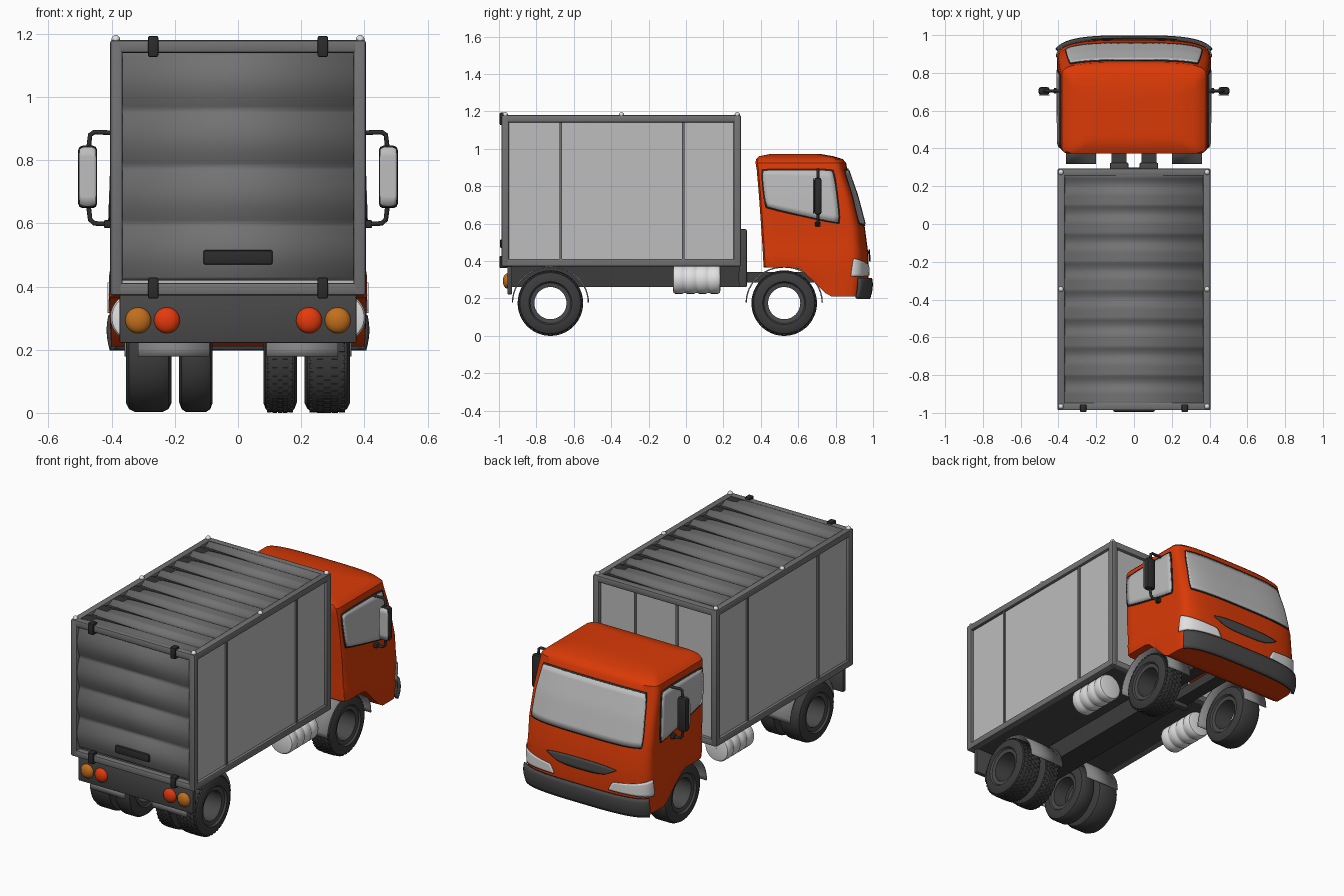
import bpy, bmesh
from math import sin, cos, pi, radians
from mathutils import Matrix, Vector

if "Cube" in bpy.data.objects:
    bpy.data.objects.remove(bpy.data.objects["Cube"])

def material(name, r, g, b):
    m = bpy.data.materials.new(name)
    m.use_nodes = True
    m.diffuse_color = (r, g, b, 1)
    m.node_tree.nodes["Principled BSDF"].inputs["Base Color"].default_value = (r, g, b, 1)
    return m

PAINT = material("orange_paint", .7, .042, .002)
STEEL = material("steel_grey", .17, .17, .17)
GUARD = material("mudguard_grey", .24, .24, .24)
PANEL = material("pale_panel", .51, .51, .51)
DARK = material("dark_grey", .065, .065, .065)
CHARCOAL = material("charcoal", .045, .045, .045)
BLACK = material("black_trim", .025, .025, .025)
LAMP = material("white_lamp", .75, .75, .75)
RED = material("red_lamp", .78, .042, .004)
AMBER = material("amber_lamp", .54, .16, .012)

def finish(name, bm, mats, smooth=True):
    """Turn a bmesh into a named object."""
    bmesh.ops.remove_doubles(bm, verts=bm.verts, dist=.0001)
    bmesh.ops.recalc_face_normals(bm, faces=bm.faces)
    me = bpy.data.meshes.new(name)
    bm.to_mesh(me)
    bm.free()
    for m in mats:
        me.materials.append(m)
    ob = bpy.data.objects.new(name, me)
    bpy.context.collection.objects.link(ob)
    if smooth:
        bpy.ops.object.select_all(action='DESELECT')
        ob.select_set(True)
        bpy.context.view_layer.objects.active = ob
        bpy.ops.object.shade_smooth_by_angle(angle=radians(35))
    return ob

def box(name, mat, xs, ys, zs, bevel=0):
    bm = bmesh.new()
    lo, hi = [Vector(p) for p in zip(*[sorted(r) for r in (xs, ys, zs)])]
    size = hi - lo
    bmesh.ops.create_cube(bm, size=1, matrix=Matrix.Translation((lo + hi) / 2) @ Matrix.Diagonal((*size, 1)))
    if bevel:
        bmesh.ops.bevel(bm, geom=bm.edges[:], offset=bevel, segments=2, profile=.5, affect='EDGES')
    return finish(name, bm, [mat], bool(bevel))

def grid(name, mat, f, nu, nv, thick=0, rounding=0):
    """Surface f(u, v) over -1..1, with optionally rounded corners."""
    bm = bmesh.new()
    rows = []
    for i in range(nu + 1):
        row = []
        for j in range(nv + 1):
            u, v = 2 * i / nu - 1, 2 * j / nv - 1
            k = rounding
            row.append(bm.verts.new(f(u * (1 - k * v**4) ** .5, v * (1 - k * u**4) ** .5)))
        rows.append(row)
    for a, b in zip(rows, rows[1:]):
        for j in range(nv):
            bm.faces.new((a[j], a[j + 1], b[j + 1], b[j]))
    ob = finish(name, bm, [mat])
    if thick:
        mod = ob.modifiers.new("thickness", 'SOLIDIFY')
        mod.thickness, mod.offset = thick, 0
    return ob

def lathe(name, mats, profile, centre, axis, rule=None, n=48):
    """Closed profile of (along, radius) turned round the x or y axis."""
    bm = bmesh.new()
    rings = []
    for k in range(n):
        c, s = cos(2 * pi * k / n), sin(2 * pi * k / n)
        rings.append([bm.verts.new(Vector(centre) + Vector((a, r * c, r * s) if axis == 'x' else (r * c, a, r * s)))
                      for a, r in profile])
    for k in range(n):
        a, b = rings[k], rings[(k + 1) % n]
        for j in range(len(profile)):
            q = (j + 1) % len(profile)
            f = bm.faces.new((a[j], a[q], b[q], b[j]))
            f.material_index = rule(j) if rule else 0
    return finish(name, bm, mats)

def tube(name, mat, pts, radius):
    cu = bpy.data.curves.new(name, 'CURVE')
    cu.dimensions, cu.bevel_depth, cu.bevel_resolution, cu.use_fill_caps = '3D', radius, 3, True
    sp = cu.splines.new('POLY')
    sp.points.add(len(pts) - 1)
    for p, co in zip(sp.points, pts):
        p.co = (*co, 1)
    cu.materials.append(mat)
    ob = bpy.data.objects.new(name, cu)
    bpy.context.collection.objects.link(ob)

def ball(name, mat, centre, size):
    bm = bmesh.new()
    bmesh.ops.create_uvsphere(bm, u_segments=20, v_segments=12, radius=1,
                              matrix=Matrix.Translation(centre) @ Matrix.Diagonal((*size, 1)))
    finish(name, bm, [mat])

# Cab: levels of height, half width, back, front and depth of the bowed front
LEVELS = [(.21, .402, .42, .965, .12), (.3, .406, .42, .975, .12), (.37, .408, .415, .976, .12),
          (.435, .408, .411, .974, .115), (.46, .404, .41, .972, .11), (.58, .404, .402, .956, .1),
          (.75, .398, .39, .911, .085), (.89, .388, .378, .862, .075), (.925, .382, .372, .856, .075),
          (.945, .362, .374, .838, .075), (.96, .32, .39, .79, .08), (.972, .22, .45, .72, .085)]
POWER = 3.3

def level(z):
    z = min(max(z, LEVELS[0][0]), LEVELS[-1][0])
    for a, b in zip(LEVELS, LEVELS[1:]):
        if z <= b[0]:
            k = (z - a[0]) / (b[0] - a[0])
            return [p + (q - p) * k for p, q in zip(a[1:], b[1:])]

def front(deg, z, off=0):
    w, _, yf, bow = level(z)
    s, c = sin(radians(deg)), max(cos(radians(deg)), 0)
    x = (w + off) * abs(s) ** (2 / POWER)
    return (x if s > 0 else -x, yf - bow + (bow + off) * c ** (2 / POWER), z)

def side(y, z, off=0):
    w, _, yf, bow = level(z)
    k = max(0, (y - yf + bow) / bow)
    return (w * (1 - k ** POWER) ** (1 / POWER) + off, y, z)

def sill(y):
    return .365 if y < .605 else max(.21, .365 - (y - .605) * .97)

def half_ring(z):
    w, yb, yf, bow = level(z)
    pts = [front(2 + 88 * i / 20, z) for i in range(21)]
    y0, y1 = yf - bow, yb + .03
    pts += [(w, y0 + (y1 - y0) * i / 12, z) for i in range(1, 13)]
    pts += [(w - .009, yb + .009, z), (w - .03, yb, z)]
    return [(x, y, max(z, sill(y))) for x, y, z in pts]

bm = bmesh.new()
rings = []
for lv in LEVELS:
    h = half_ring(lv[0])
    rings.append([bm.verts.new(p) for p in h] + [bm.verts.new((-x, y, z)) for x, y, z in reversed(h)])
n = len(rings[0])
for a, b in zip(rings, rings[1:]):
    for j in range(n):
        q = (j + 1) % n
        bm.faces.new((a[j], a[q], b[q], b[j]))
for r in (rings[0], rings[-1]):
    for j in range(n // 2 - 1):
        bm.faces.new((r[j], r[j + 1], r[n - 2 - j], r[n - 1 - j]))
finish("cab", bm, [PAINT])

# Windscreen, grille, bumper
def screen(grow, off):
    return lambda u, v: front(u * (53 - 2 * v + 2 * grow), .742 + v * (.145 + .008 * grow), off)
grid("windscreen_seal", BLACK, screen(1, .004), 32, 10, .004, .08)
grid("windscreen", PANEL, screen(0, .008), 32, 10, .004, .08)
grid("grille", DARK, lambda u, v: front(u * (17 + 5 * v), .43 + v * (.032 - .014 * u * u), .008), 20, 4, .006)
grid("front_bumper", DARK, lambda u, v: front(u * 71, .254 + v * .054, .019 - .008 * v * v), 32, 6, .018)

for s, tag in ((1, "left"), (-1, "right")):
    def flip(p):
        return (s * p[0], p[1], p[2])

    # Cab side windows and headlights
    def window(grow, off):
        def f(u, v):
            t, k = (u + 1) / 2, (v + 1) / 2
            top, low = .885 + grow, .69 - .09 * t - grow
            y0, y1 = .428 - .022 * k - grow, .822 - .035 * k + grow
            return flip(side(y0 + (y1 - y0) * t, low + (top - low) * k, off))
        return f
    grid(tag + "_window_seal", BLACK, window(.008, .003), 14, 8, .004, .08)
    grid(tag + "_window", PANEL, window(0, .006), 14, 8, .004, .08)
    grid(tag + "_headlight", LAMP, lambda u, v: flip(front(50 + u * (34 - 2 * v), .357 + .008 * u + v * (.038 + .012 * u), .005)), 28, 6, .005, .04)

    # Mirrors
    x = lambda a, b: (s * a, s * b)
    box(tag + "_mirror", BLACK, x(.446, .506), (.685, .725), (.648, .846), .014)
    grid(tag + "_mirror_glass", PANEL, lambda u, v: (s * (.476 + .028 * u), .682, .748 + .094 * v), 6, 6, .005, .15)
    tube(tag + "_mirror_upper_arm", BLACK, [(s * a, .705, b) for a, b in ((.38, .886), (.455, .889), (.468, .88), (.474, .83))], .008)
    tube(tag + "_mirror_lower_arm", BLACK, [(s * a, .705, b) for a, b in ((.4, .597), (.455, .6), (.468, .612), (.474, .66))], .008)
    box(tag + "_mirror_foot", BLACK, x(.4, .425), (.69, .72), (.585, .61), .005)

    # Wheels: open rims, with tread blocks on one side
    def wheel(name, x0, x1, y):
        w = (x1 - x0) / 2
        prof = [(-w, .115), (-w, .142), (-.86 * w, .163), (-.6 * w, .172), (.6 * w, .172), (.86 * w, .163),
                (w, .142), (w, .115), (.86 * w, .108), (.8 * w, .086), (-.8 * w, .086), (-.86 * w, .108)]
        c = Vector((s * (x0 + x1) / 2, y, .175))
        lathe(name, [CHARCOAL, DARK], prof, c, 'x', lambda j: int(j > 6))
        if s > 0:
            bm = bmesh.new()
            for k in range(40):
                for col in range(-2, 3):
                    turn = Matrix.Rotation(2 * pi * (k + .5 * (col % 2)) / 40, 4, 'X')
                    bmesh.ops.create_cube(bm, size=1, matrix=Matrix.Translation(c) @ turn @
                        Matrix.Translation((col * .32 * w, 0, .171 - .002 * (abs(col) == 2))) @ Matrix.Diagonal((.27 * w, .017, .008, 1)))
            finish(name + "_tread", bm, [CHARCOAL], False)
    wheel(tag + "_front_wheel", .215, .355, .525)
    wheel(tag + "_rear_outer_wheel", .21, .355, -.725)
    wheel(tag + "_rear_inner_wheel", .08, .186, -.725)

    # Mudguards
    for name, y, x0, x1 in (("front", .525, .2, .36), ("rear", -.725, .09, .316)):
        grid(tag + "_" + name + "_mudguard", GUARD, lambda u, v: (s * ((x0 + x1) / 2 + v * (x1 - x0) / 2),
             y + .203 * sin(u * pi / 2), .178 + .19 * cos(u * pi / 2)), 24, 1, .007)

    # Ribbed tank
    prof = [(-.127, .001), (-.127, .06)]
    for i in range(4):
        a = -.127 + i * .0635
        prof += [(a + .004, .072), (a + .012, .077), (a + .051, .077), (a + .06, .072)]
    lathe(tag + "_tank", [LAMP], prof + [(.127, .06), (.127, .001)], (s * .327, .057, .302), 'y')

    # Chassis rails and uprights behind the cab
    box(tag + "_chassis_rail", CHARCOAL, x(.04, .12), (.28, .88), (.285, .342))
    box(tag + "_upright", DARK, x(.03, .127), (.285, .325), (.26, .57), .006)

    # Tail lamps, hinges
    ball(tag + "_amber_tail_lamp", AMBER, (s * .316, -.955, .293), (.041, .024, .041))
    ball(tag + "_red_tail_lamp", RED, (s * .225, -.955, .293), (.041, .024, .041))
    for z0, z1, end in ((1.127, 1.193, "upper"), (.362, .428, "lower")):
        box(f"{tag}_{end}_hinge", BLACK, x(.252, .285), (-.996, -.955), (z0, z1), .005)

    # Container frame, side panel, marker lamps
    for y0, end in ((-.986, "rear"), (.254, "front")):
        box(f"{tag}_{end}_post", STEEL, x(.365, .405), (y0, y0 + .04), (.372, 1.18), .008)
    for z0, end in ((.372, "lower"), (1.14, "upper")):
        box(f"{tag}_{end}_side_beam", STEEL, x(.365, .405), (-.984, .292), (z0, z0 + .04), .008)
    box(tag + "_side_panel", PANEL, x(.37, .388), (-.95, .26), (.4, 1.155))
    for y in (-.67, -.015):
        box(tag + "_panel_strip", STEEL, x(.38, .398), (y - .007, y + .007), (.4, 1.155))
    box(tag + "_front_wall_strip", STEEL, x(.13, .144), (.27, .282), (.4, 1.155))
    for y in (-.966, -.345, .274):
        ball(tag + "_marker_lamp", LAMP, (s * .387, y, 1.182), (.014, .014, .014))

# Container ends and floor
for y0, end in ((-.986, "rear"), (.254, "front")):
    for z0, lev in ((.372, "lower"), (1.14, "upper")):
        box(f"{end}_{lev}_cross_beam", STEEL, (-.38, .38), (y0, y0 + .04), (z0, z0 + .04), .008)
box("front_wall", PANEL, (-.37, .37), (.255, .275), (.4, 1.155))
box("container_floor", DARK, (-.37, .37), (-.95, .26), (.374, .4))

# Roof slats: each drops away at its rear edge, then climbs to the next
def roof(u, v):
    y = -.35 + v * .61
    f = ((.1 - y) / .15) % 1
    dip = sin(pi * f / .6) if f < .3 else (1 + cos(pi * (f - .3) / .35)) / 2 if f < .65 else 0
    return (u * .37, y, 1.175 - .016 * dip)
grid("roof", STEEL, roof, 1, 160, .004)
grid("rear_door", STEEL, lambda u, v: (u * .37, -.955 - .024 * abs(sin(2 * pi * v)), .78 + v * .36), 1, 64, .004)
box("door_handle", BLACK, (-.11, .11), (-.994, -.965), (.47, .515), .006)

# Chassis spine and tail board
box("chassis_spine", CHARCOAL, (-.075, .075), (-.95, .3), (.26, .38))
box("tail_board", DARK, (-.375, .375), (-.955, -.93), (.222, .376), .004)
